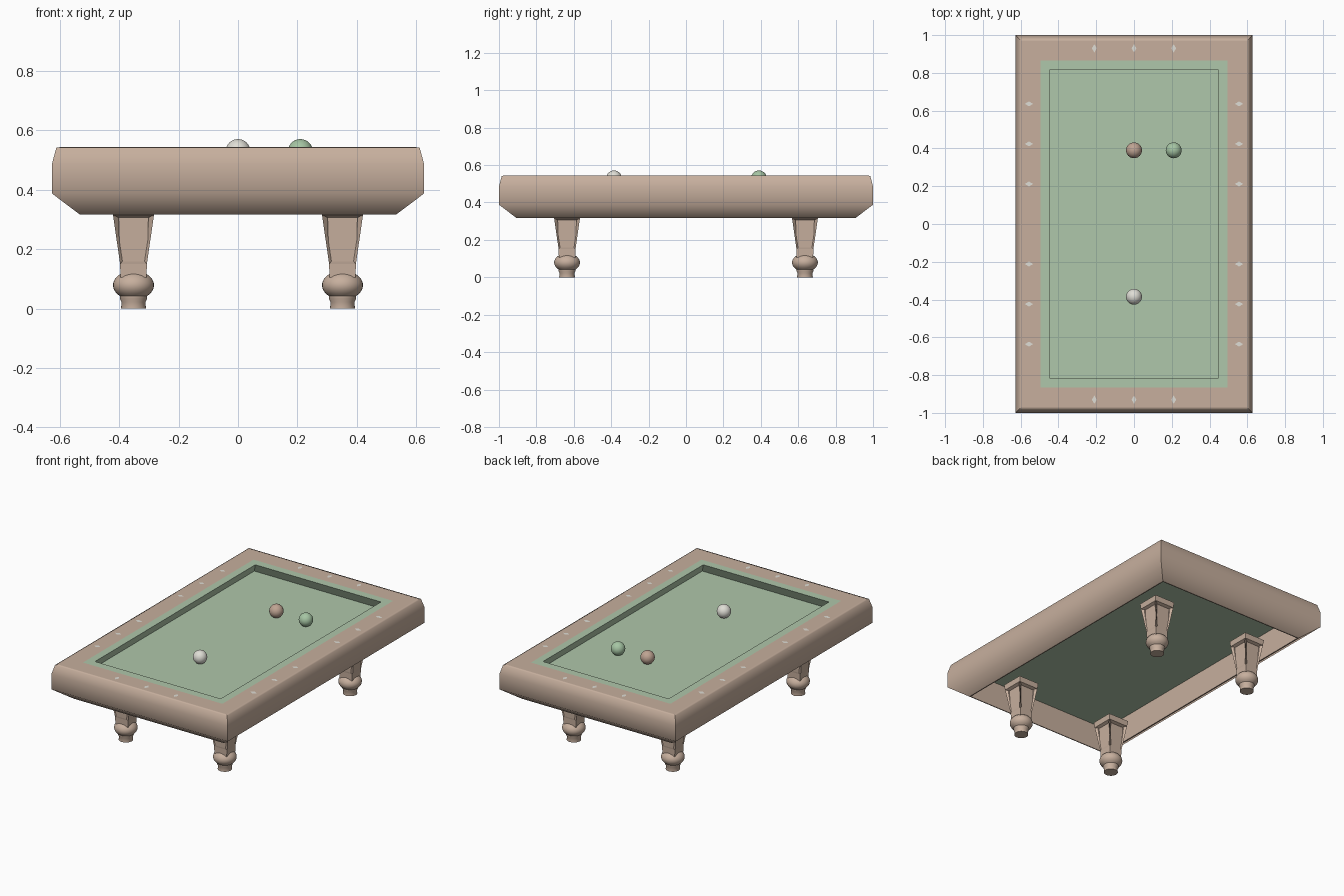
import bpy, bmesh, math
from mathutils import Matrix

if "Cube" in bpy.data.objects:
    bpy.data.objects.remove(bpy.data.objects["Cube"])

HX, HY = 0.627, 1.0   # table half width and half length


def material(name, rgb):
    m = bpy.data.materials.new(name)
    m.diffuse_color = (*rgb, 1)
    m.use_nodes = True
    m.node_tree.nodes["Principled BSDF"].inputs["Base Color"].default_value = m.diffuse_color
    return m


WOOD = material("tan wood", (0.57, 0.43, 0.34))
CLOTH = material("green cloth", (0.43, 0.57, 0.405))
IVORY = material("ivory", (0.74, 0.73, 0.67))
BROWN = material("brown ball", (0.52, 0.37, 0.29))
GREEN = material("green ball", (0.38, 0.56, 0.37))


def finish(name, bm, mat):
    me = bpy.data.meshes.new(name)
    bm.to_mesh(me)
    bm.free()
    me.materials.append(mat)
    ob = bpy.data.objects.new(name, me)
    bpy.context.collection.objects.link(ob)
    return ob


CORNERS = ((1, 1), (-1, 1), (-1, -1), (1, -1))


def rectangular_ring(name, profile, sharp, mat):
    """Sweep an open (x inset, y inset, z) profile round the table outline with mitred corners.
    The profile runs from inside top, over the outside, to inside bottom."""
    bm = bmesh.new()
    rings = [[bm.verts.new((sx * (HX - dx), sy * (HY - dy), z)) for sx, sy in CORNERS]
             for dx, dy, z in profile]
    for i, (a, b) in enumerate(zip(rings, rings[1:])):
        for k in range(4):
            j = (k + 1) % 4
            bm.faces.new((a[k], b[k], b[j], a[j])).smooth = True
            if i in sharp:
                bm.edges.get((a[k], a[j])).smooth = False
        for k in range(4):
            bm.edges.get((a[k], b[k])).smooth = False   # sharp mitres
    return finish(name, bm, mat)


# Wooden rail frame: rounded outside, chamfered below, upright inner wall
frame = [(0.131, 0.544), (0.030, 0.544), (0.015, 0.542), (0.0, 0.486), (0.0, 0.388),
         (0.094, 0.317), (0.100, 0.317), (0.102, 0.485)]
rectangular_ring("rail_frame", [(d, d + 0.003 * (d > 0.12), z) for d, z in frame],
                 {1, 5, 6}, WOOD)

# Cloth cushions with undercut noses (profile runs outward to inward)
rectangular_ring("cushions", [(0.155, 0.160, 0.486), (0.180, 0.186, 0.544),
                              (0.131, 0.134, 0.544)], {1}, CLOTH)

# Cloth playing bed
bm = bmesh.new()
bmesh.ops.create_cube(bm, size=1, matrix=Matrix.Translation((0, 0, 0.4845))
                      @ Matrix.Diagonal((1.052, 1.798, 0.005, 1)))
finish("bed", bm, CLOTH)


# Flared square legs: corner posts with panels that sink deeper towards the top
def leg_post(name, x, y):
    bm = bmesh.new()
    rings = [[bm.verts.new((x + sx * h, y + sy * h, z)) for sx, sy in CORNERS]
             for h, z in ((0.044, 0.105), (0.045, 0.15), (0.069, 0.315), (0.073, 0.35))]
    panels = []
    for i in range(3):
        for k in range(4):
            j = (k + 1) % 4
            f = bm.faces.new((rings[i][k], rings[i][j], rings[i + 1][j], rings[i + 1][k]))
            if i == 1:
                panels.append(f)
    bm.faces.new(rings[0])
    bm.faces.new(rings[-1])
    bmesh.ops.recalc_face_normals(bm, faces=bm.faces[:])
    bmesh.ops.inset_individual(bm, faces=panels, thickness=0.012, depth=0.0)
    for f in panels:
        push = f.normal.copy()
        push.z = 0
        for v in f.verts:
            if v.co.z > 0.25:
                v.co -= push * 0.018
    finish(name, bm, WOOD)


# Turned ball feet
def leg_foot(name, x, y, seg=32):
    profile = [(0.0, 0.0), (0.042, 0.0), (0.040, 0.022), (0.046, 0.034)]
    profile += [(0.069 * math.cos(a), 0.079 + 0.049 * math.sin(a))
                for a in (math.radians(t) for t in range(-48, 91, 11))]
    bm = bmesh.new()
    vs = [bm.verts.new((r, 0, z)) for r, z in profile]
    es = [bm.edges.new(p) for p in zip(vs, vs[1:])]
    bmesh.ops.spin(bm, geom=vs + es, cent=(0, 0, 0), axis=(0, 0, 1),
                   angle=2 * math.pi, steps=seg, use_duplicate=False)
    bmesh.ops.remove_doubles(bm, verts=bm.verts[:], dist=1e-4)
    bmesh.ops.translate(bm, verts=bm.verts[:], vec=(x, y, 0))
    bmesh.ops.recalc_face_normals(bm, faces=bm.faces[:])
    ob = finish(name, bm, WOOD)
    bpy.ops.object.select_all(action='DESELECT')
    ob.select_set(True)
    bpy.context.view_layer.objects.active = ob
    bpy.ops.object.shade_smooth_by_angle(angle=math.radians(45))


for sx, side in ((-1, "left"), (1, "right")):
    for sy, end in ((-1, "front"), (1, "back")):
        leg_post(f"{end}_{side}_leg", sx * 0.352, sy * 0.636)
        leg_foot(f"{end}_{side}_foot", sx * 0.352, sy * 0.636)

# Diamond sights inlaid on the rails
bm = bmesh.new()
spots = [(sx * 0.556, sy * y, 0.022, 0.013)
         for sx in (-1, 1) for sy in (-1, 1) for y in (0.212, 0.424, 0.636)]
spots += [(x, sy * 0.930, 0.013, 0.022) for sy in (-1, 1) for x in (-0.21, 0, 0.21)]
for x, y, a, b in spots:
    bmesh.ops.create_circle(bm, segments=4, radius=1, cap_ends=True,
                            matrix=Matrix.Translation((x, y, 0.5448)) @ Matrix.Diagonal((a, b, 1, 1)))
for f in bm.faces:
    if f.normal.z < 0:
        f.normal_flip()
finish("diamond_sights", bm, IVORY)

# Balls
for name, x, y, mat in (("white_ball", 0, -0.385, IVORY),
                        ("brown_ball", 0, 0.39, BROWN),
                        ("green_ball", 0.21, 0.39, GREEN)):
    bm = bmesh.new()
    bmesh.ops.create_uvsphere(bm, u_segments=32, v_segments=16, radius=0.042,
                              matrix=Matrix.Translation((x, y, 0.529)))
    for f in bm.faces:
        f.smooth = True
    finish(name, bm, mat)
